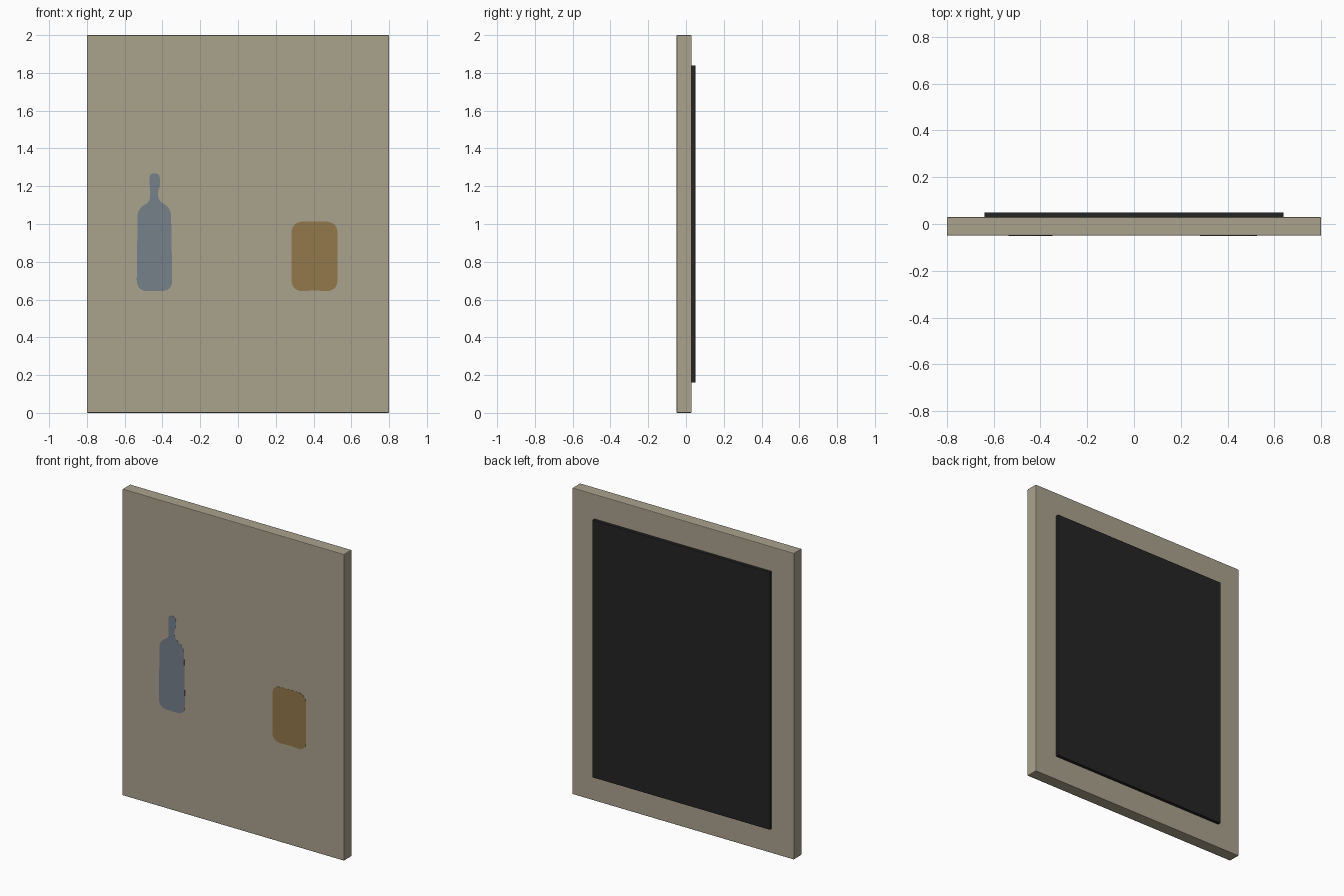
import bpy, bmesh
from mathutils import Vector

if "Cube" in bpy.data.objects:
    bpy.data.objects.remove(bpy.data.objects["Cube"])


def material(name, rgb):
    m = bpy.data.materials.new(name)
    m.diffuse_color = (*rgb, 1)
    m.use_nodes = True
    m.node_tree.nodes["Principled BSDF"].inputs["Base Color"].default_value = m.diffuse_color
    return m


canvas_mat = material("beige canvas", (0.402, 0.361, 0.270))
back_mat = material("dark backing", (0.018, 0.018, 0.018))
blue_mat = material("grey blue paint", (0.181, 0.216, 0.254))
ochre_mat = material("ochre paint", (0.296, 0.188, 0.072))


def box(name, lo, hi, mat, bevel):
    lo, hi = Vector(lo), Vector(hi)
    bm = bmesh.new()
    bmesh.ops.create_cube(bm, size=1)
    for v in bm.verts:
        v.co = (lo + hi) / 2 + v.co * (hi - lo)
    bmesh.ops.bevel(bm, geom=bm.edges[:], offset=bevel, segments=2,
                    profile=0.5, affect='EDGES')
    return finish(name, bm, mat)


def finish(name, bm, mat):
    me = bpy.data.meshes.new(name)
    bmesh.ops.recalc_face_normals(bm, faces=bm.faces[:])
    bm.to_mesh(me)
    bm.free()
    me.materials.append(mat)
    ob = bpy.data.objects.new(name, me)
    bpy.context.collection.objects.link(ob)
    return ob


def painted_shape(name, corners, mat, steps=6):
    """Thin plate on the canvas front; corners are (x, z, rounding)."""
    pts = []
    n = len(corners)
    for i, (x, z, r) in enumerate(corners):
        p = Vector((x, z))
        a = p + (Vector(corners[i - 1][:2]) - p).normalized() * r
        b = p + (Vector(corners[(i + 1) % n][:2]) - p).normalized() * r
        for k in range(steps + 1):
            t = k / steps
            pts.append(a * (1 - t) ** 2 + p * 2 * t * (1 - t) + b * t * t)
    bm = bmesh.new()
    face = bm.faces.new([bm.verts.new((p.x, -0.0505, p.y)) for p in pts])
    ext = bmesh.ops.extrude_face_region(bm, geom=[face], use_keep_orig=True)
    for v in ext["geom"]:
        if isinstance(v, bmesh.types.BMVert):
            v.co.y = -0.0485
    return finish(name, bm, mat)


# Stretched canvas and the backing board behind it
box("canvas_panel", (-0.8, -0.0495, 0), (0.8, 0.03, 2), canvas_mat, 0.004)
box("backing_board", (-0.64, 0.02, 0.16), (0.64, 0.05, 1.84), back_mat, 0.001)

# Painted bottle and jar
painted_shape("painted_bottle", [
    (-0.537, 0.645, 0.06), (-0.347, 0.645, 0.06), (-0.355, 1.085, 0.045),
    (-0.422, 1.125, 0.03), (-0.425, 1.17, 0.015), (-0.413, 1.20, 0.015),
    (-0.415, 1.268, 0.025), (-0.468, 1.268, 0.025), (-0.466, 1.115, 0.03),
    (-0.531, 1.085, 0.045)], blue_mat)
painted_shape("painted_jar", [
    (0.283, 0.642, 0.065), (0.405, 0.648, 0.03), (0.527, 0.642, 0.065),
    (0.527, 1.013, 0.065), (0.283, 1.013, 0.065)], ochre_mat)
